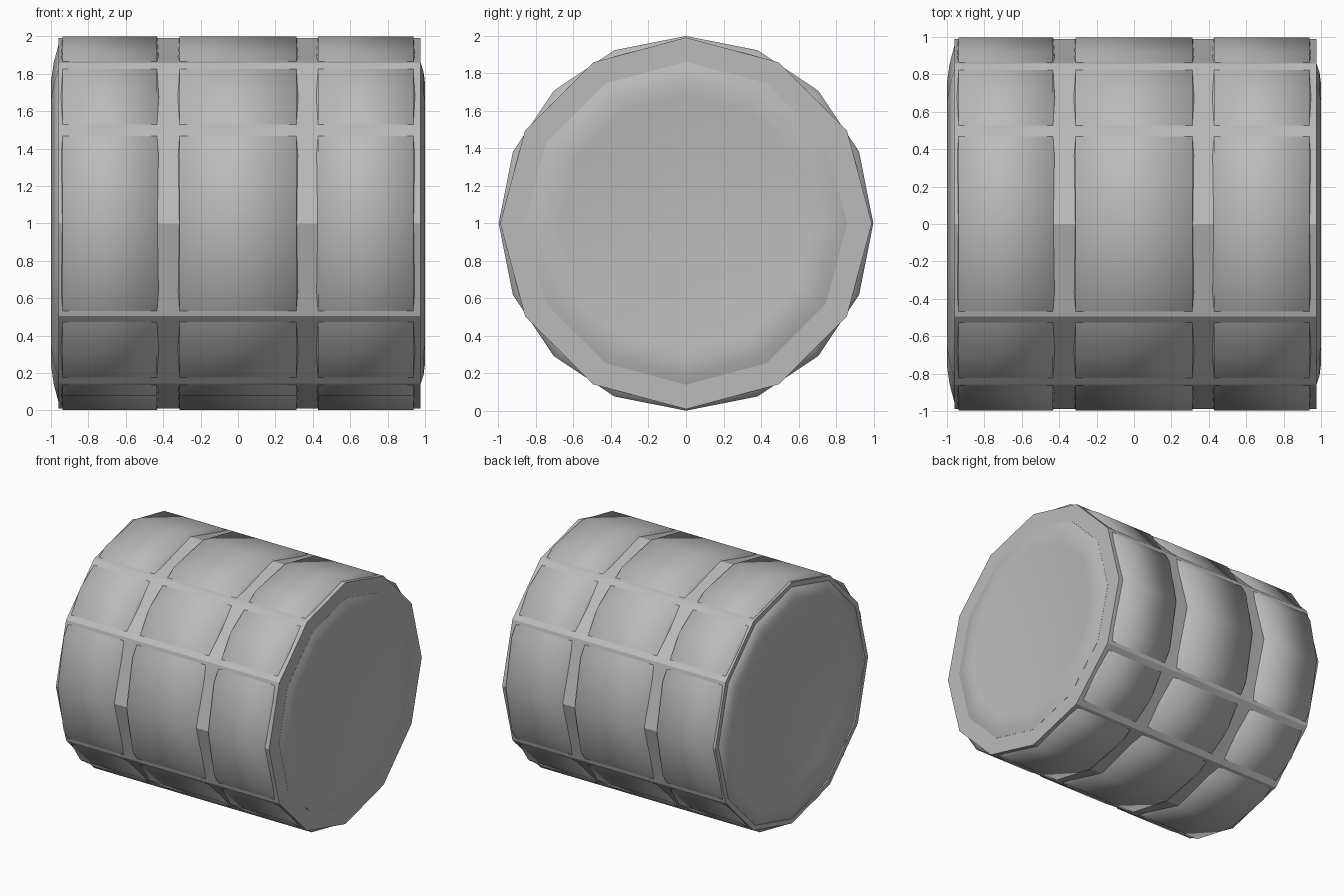
import bpy, bmesh, math

cube = bpy.data.objects.get("Cube")
if cube:
    bpy.data.objects.remove(cube, do_unlink=True)

grey = bpy.data.materials.new("plain grey")
grey.use_nodes = True
colour = (0.5, 0.5, 0.5, 1)
grey.diffuse_color = colour
grey.node_tree.nodes["Principled BSDF"].inputs["Base Color"].default_value = colour


def lathe(name, profile, sides, smooth=None):
    """Turn (x, radius) points about the long axis; close both ends with flat caps."""
    bm = bmesh.new()
    rings = []
    for x, r in profile:
        ring = []
        for i in range(sides):
            a = math.tau * i / sides
            ring.append(bm.verts.new((x, r * math.cos(a), 1 + r * math.sin(a))))
        rings.append(ring)
    for a, b in zip(rings, rings[1:]):
        for i in range(sides):
            j = (i + 1) % sides
            bm.faces.new((a[i], a[j], b[j], b[i]))
    bm.faces.new(rings[0])
    bm.faces.new(rings[-1])
    bmesh.ops.recalc_face_normals(bm, faces=bm.faces)
    mesh = bpy.data.meshes.new(name)
    bm.to_mesh(mesh)
    bm.free()
    mesh.materials.append(grey)
    obj = bpy.data.objects.new(name, mesh)
    bpy.context.collection.objects.link(obj)
    if smooth:
        bpy.ops.object.select_all(action="DESELECT")
        obj.select_set(True)
        bpy.context.view_layer.objects.active = obj
        bpy.ops.object.shade_smooth_by_angle(angle=math.radians(smooth))
    return obj


# Twelve-sided core: its corners show as ribs between the panels
lathe("core", [(-0.96, 0.99), (0.975, 0.99)], 12)

# Sixteen-sided raised bands with sloping shoulders
for name, left, right in (("right_band", -0.955, -0.415),
                          ("middle_band", -0.33, 0.33),
                          ("left_band", 0.41, 0.955)):
    lathe(name, [(left, 0.92), (left + 0.018, 0.998),
                 (right - 0.018, 0.998), (right, 0.92)], 16, 89)

# Rounded end rims around shallow sunken discs
lathe("left_end_rim", [(0.94, 0.86), (0.976, 0.86), (0.992, 0.81), (1.0, 0.75),
                       (0.996, 0.68), (0.985, 0.61)], 12, 60)
lathe("right_end_rim", [(-0.94, 0.96), (-0.961, 0.95), (-0.985, 0.86), (-1.0, 0.76),
                        (-0.994, 0.68), (-0.975, 0.61)], 12, 60)
